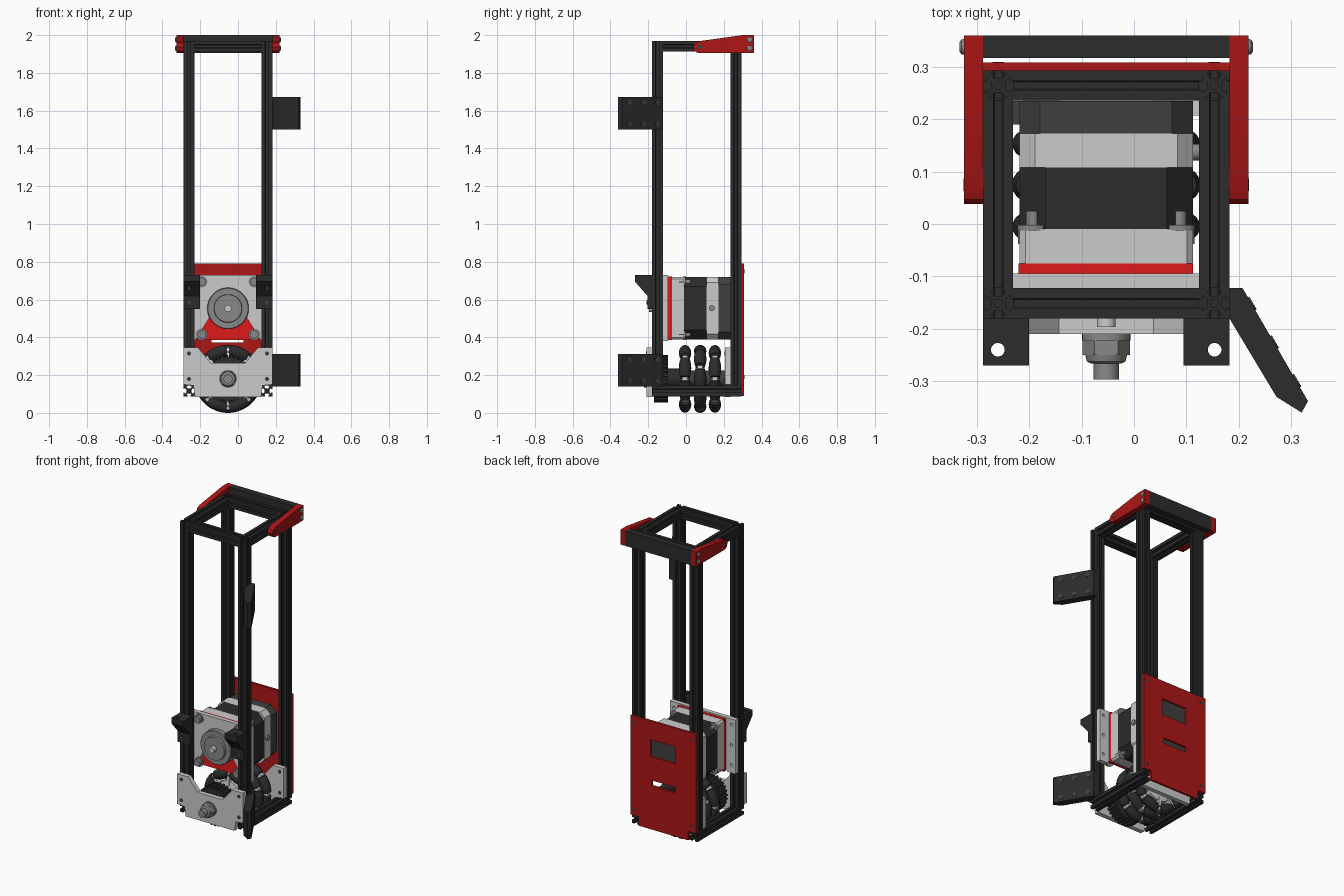
import bpy, bmesh
from math import sin, cos, pi, sqrt
from mathutils import Matrix, Vector

if "Cube" in bpy.data.objects:
    bpy.data.objects.remove(bpy.data.objects["Cube"])


def material(name, *rgb):
    m = bpy.data.materials.new(name)
    m.diffuse_color = (*rgb, 1)
    m.use_nodes = True
    m.node_tree.nodes["Principled BSDF"].inputs["Base Color"].default_value = m.diffuse_color
    return m


BLACK = material("black", 0.025, 0.025, 0.025)
DARK = material("dark_grey", 0.05, 0.05, 0.05)
RED = material("red", 0.42, 0.008, 0.008)
BRIGHT = material("bright_red", 0.75, 0.01, 0.01)
STEEL = material("steel", 0.25, 0.25, 0.25)
CX = -0.053                      # centre of the frame in x
S = 0.0575                       # width of the rails
X0, X1, Y0, Y1 = -0.288, 0.182, -0.18, 0.293
CORNERS_X = (X0 + S / 2, X1 - S / 2)


def place(axis, u, v, h):
    return {"x": (h, u, v), "y": (u, h, v), "z": (u, v, h)}[axis]


def finish(name, bm, mat):
    bmesh.ops.recalc_face_normals(bm, faces=bm.faces)
    me = bpy.data.meshes.new(name)
    bm.to_mesh(me)
    bm.free()
    ob = bpy.data.objects.new(name, me)
    bpy.context.collection.objects.link(ob)
    if mat:
        me.materials.append(mat)
    return ob


def loft(bm, rings):
    rings = [[bm.verts.new(p) for p in r] for r in rings]
    n = len(rings[0])
    for a, b in zip(rings, rings[1:]):
        for i in range(n):
            bm.faces.new((a[i], a[(i + 1) % n], b[(i + 1) % n], b[i]))
    bm.faces.new(rings[0])
    bm.faces.new(rings[-1])


def prism(name, pts, axis, a, b, mat=None):
    bm = bmesh.new()
    loft(bm, [[place(axis, u, v, h) for u, v in pts] for h in (a, b)])
    return finish(name, bm, mat)


def box(name, x0, x1, y0, y1, z0, z1, mat=None):
    return prism(name, [(x0, y0), (x1, y0), (x1, y1), (x0, y1)], "z", z0, z1, mat)


def turned(name, axis, u, v, prof, mat=None, n=32):
    # round part: prof is a list of (position along axis, radius)
    bm = bmesh.new()
    ang = [2 * pi * i / n for i in range(n)]
    loft(bm, [[place(axis, u + r * cos(t), v + r * sin(t), h) for t in ang] for h, r in prof])
    return finish(name, bm, mat)


def rod(name, axis, u, v, r, a, b, mat=None, n=32):
    return turned(name, axis, u, v, [(a, r), (b, r)], mat, n)


def cut(ob, cutters):
    for c in cutters:
        m = ob.modifiers.new("cut", "BOOLEAN")
        m.operation, m.solver, m.object = "DIFFERENCE", "EXACT", c
    me = bpy.data.meshes.new_from_object(ob.evaluated_get(bpy.context.evaluated_depsgraph_get()))
    ob.modifiers.clear()
    ob.data = me
    for c in cutters:
        bpy.data.objects.remove(c)


def rail(name, axis, u, v, a, b):
    # slotted extrusion: one quarter of the section turned four times
    h = S / 2
    q = [(h, -h), (h, -0.009), (h - 0.006, -0.009), (h - 0.006, -0.015), (h - 0.015, -0.007),
         (h - 0.015, 0.007), (h - 0.006, 0.015), (h - 0.006, 0.009), (h, 0.009)]
    pts = []
    for k in range(4):
        c, s = (1, 0, -1, 0)[k], (0, 1, 0, -1)[k]
        pts += [(u + c * x - s * y, v + s * x + c * y) for x, y in q]
    ob = prism(name, pts, axis, a, b, BLACK)
    cut(ob, [rod("hole", axis, u, v, 0.008, e - 0.02, e + 0.02, None, 16) for e in (a, b)])


# Frame: posts on two bottom rails, joined by four rails at the top
TZ = 1.97 - S / 2
for x, side in zip(CORNERS_X, ("left", "right")):
    for y, end in ((Y0 + S / 2, "front"), (Y1 - S / 2, "rear")):
        rail(f"{end}_{side}_post", "z", x, y, 0.145, 1.97)
    rail(f"bottom_{side}_rail", "y", x, 0.145 - S / 2, Y0, Y1)
    rail(f"top_{side}_rail", "y", x, TZ, Y0 + S, Y1 - S)
for y, end in ((Y0 + S / 2, "front"), (Y1 - S / 2, "rear")):
    rail(f"top_{end}_rail", "x", y, TZ, X0 + S, X1 - S)

# Handle with its two side arms
arm = [(0.065, 1.905), (0.36, 1.905), (0.36, 2.0), (0.30, 2.0), (0.07, 1.968),
       (0.047, 1.958), (0.038, 1.938), (0.046, 1.915)]
for s, name in ((-1, "left"), (1, "right")):
    face = CX + s * 0.2715
    prism(f"{name}_handle_arm", arm, "x", CX + s * 0.235, face, RED)
    for z in (1.93, 1.975):
        turned(f"{name}_handle_bolt", "x", 0.338, z,
               [(face, 0.015), (face + s * 0.005, 0.014), (face + s * 0.009, 0.008)], STEEL, 20)
    rod(f"{name}_arm_bolt", "x", 0.075, 1.938, 0.012, face - s * 0.03, face + s * 0.001, DARK, 20)
box("handle_bar", X0, X1, 0.317, 0.36, 1.905, 2.0, BLACK)

# Rear cover panel with display window and slot
panel = prism("rear_panel", [(X0 + S, 0.09), (X1 - S, 0.09), (X1 - S, 0.148), (X1, 0.148), (X1, 0.79),
                             (X0, 0.79), (X0, 0.148), (X0 + S, 0.148)], "y", Y1, Y1 + 0.015, RED)
cut(panel, [box("window", -0.14, 0.04, 0.2, 0.4, 0.56, 0.67),
            box("slot", -0.14, 0.03, 0.2, 0.4, 0.372, 0.408)])
for x in CORNERS_X:
    for z in (0.19, 0.75):
        rod("panel_screw", "y", x, z, 0.011, Y1, Y1 + 0.016, DARK, 16)

# Motor mounting plate and gasket
mount = prism("motor_mount_plate", [(X0, 0.38), (-0.23, 0.38), (-0.135, 0.53), (0.03, 0.53), (0.124, 0.38),
                                    (X1, 0.38), (X1, 0.73), (X0, 0.73)], "y", -0.122, -0.094)
cut(mount, [rod("hole", "y", x, z, 0.01, -0.2, 0, None, 16) for x in CORNERS_X for z in (0.43, 0.56, 0.69)])
box("motor_gasket", -0.22, 0.113, -0.094, -0.075, 0.385, 0.722, BRIGHT)


# Motor body in stacked chamfered sections
def motor_section(name, y0, y1, c, mat, w=0.166):
    cz = 0.554
    p = [(w, w - c), (w - c, w), (c - w, w), (-w, w - c), (-w, c - w), (c - w, -w), (w - c, -w), (w, c - w)]
    prism(name, [(CX + a, cz + b) for a, b in p], "y", y0, y1, mat)


motor_section("motor_front_flange", -0.075, -0.01, 0.012, None)
motor_section("motor_stator", -0.01, 0.108, 0.05, BLACK)
motor_section("motor_rear_flange", 0.108, 0.173, 0.03, None)
motor_section("motor_encoder_cover", 0.173, 0.235, 0.04, DARK)
box("motor_connector", -0.233, -0.215, 0.19, 0.235, 0.5, 0.6, DARK)
rod("motor_side_screw", "x", 0.137, 0.554, 0.016, 0.1, 0.124, STEEL, 20)
turned("motor_hub", "y", CX, 0.553, [(-0.09, 0.11), (-0.15, 0.11), (-0.155, 0.106), (-0.155, 0.075),
                                     (-0.17, 0.073)], STEEL, 48)
rod("motor_shaft", "y", CX, 0.553, 0.018, -0.197, -0.1)
for x in (-0.193, 0.087):
    for z in (0.415, 0.694):
        rod("motor_bolt_washer", "y", x, z, 0.031, -0.128, -0.122, STEEL, 24)
        rod("motor_bolt_head", "y", x, z, 0.022, -0.145, -0.122, STEEL, 24)
        rod("motor_stud", "y", x, z, 0.013, -0.122, 0.025, STEEL, 16)
        rod("motor_stud_washer", "y", x, z, 0.03, -0.012, -0.002, STEEL, 24)
        rod("motor_stud_nut", "y", x, z, 0.028, -0.038, -0.005, STEEL, 6)

# Hook brackets on the front posts
hook = [(Y0, 0.55), (-0.205, 0.55), (-0.205, 0.62), (-0.27, 0.695), (-0.27, 0.73), (Y0, 0.73)]
for a, b, x, name in ((X0, -0.2, -0.26, "left"), (0.094, X1, 0.154, "right")):
    ob = prism(f"{name}_hook_bracket", hook, "x", a, b, BLACK)
    cut(ob, [rod("hole", "z", x, -0.24, 0.013, 0.5, 0.8, None, 20)])
    for z in (0.585, 0.655):
        rod("hook_screw", "y", x, z, 0.011, -0.208, -0.2, DARK, 16)

# Bearing plates in front of and behind the wheels
plate = [(-0.228, 0.085), (0.122, 0.085), (0.13, 0.145), (0.182, 0.15), (0.182, 0.345), (0.105, 0.345),
         (0.037, 0.263), (-0.143, 0.263), (-0.211, 0.345), (-0.288, 0.345), (-0.288, 0.15), (-0.236, 0.145)]
for name, a, b in (("front", -0.21, Y0), ("rear", 0.207, Y1 - S)):
    prism(f"{name}_bearing_plate", plate, "y", a, b)
    for x in CORNERS_X:
        for z in (0.18, 0.315):
            rod("plate_screw", "y", x, z, 0.011, a - 0.002, b, DARK, 16)

# Axle, nut and toothed pulley
rod("axle", "y", CX, 0.18, 0.024, -0.297, 0.23, STEEL)
rod("axle_washer", "y", CX, 0.18, 0.046, -0.222, -0.21, STEEL)
rod("axle_nut", "y", CX, 0.18, 0.045, -0.25, -0.22, STEEL, 6)
turned("axle_nut_collar", "y", CX, 0.18, [(-0.25, 0.04), (-0.262, 0.037), (-0.266, 0.03)], STEEL)
teeth = []
for i in range(30):
    for f, r in ((0, 0.115), (0.4, 0.115), (0.5, 0.126), (0.9, 0.126)):
        t = 2 * pi * (i + f) / 30
        teeth.append((CX + r * cos(t), 0.18 + r * sin(t)))
prism("drive_pulley", teeth, "y", -0.17, -0.095, BLACK)
rod("pulley_spacer", "y", CX, 0.18, 0.055, -0.095, 0.0, BLACK)
rod("wheel_spacer", "y", CX, 0.18, 0.045, 0.0, 0.207, DARK)

# Three roller wheels, each turned half a step from its neighbour
N, RC = 8, 0.147
for k, y in enumerate((-0.005, 0.075, 0.153)):
    rollers, spokes = bmesh.new(), bmesh.new()
    for i in range(N):
        t = 2 * pi * (i + 0.5 + k * 0.5) / N
        c, s = cos(t), sin(t)
        M = Matrix(((c, 0, -s, CX + RC * c), (0, 1, 0, y), (s, 0, c, 0.18 + RC * s), (0, 0, 0, 1)))
        rings = []
        for d in (-0.052, -0.035, -0.018, 0, 0.018, 0.035, 0.052):
            r = sqrt(0.18 ** 2 - d * d) - RC
            rings.append([M @ Vector((r * cos(a), r * sin(a), d)) for a in [2 * pi * j / 16 for j in range(16)]])
        loft(rollers, rings)
        t += pi / N
        R = Matrix.Translation((CX, y, 0.18)) @ Matrix.Rotation(-t, 4, "Y")
        loft(spokes, [[R @ Vector((r, a * w, b * 0.009)) for a, b in ((-1, -1), (1, -1), (1, 1), (-1, 1))]
                      for r, w in ((0.03, 0.022), (0.13, 0.022), (0.165, 0.013))])
    finish("wheel_rollers", rollers, BLACK)
    finish("wheel_spokes", spokes, None)
    turned("wheel_hub", "y", CX, 0.18, [(y - 0.024, 0.07), (y - 0.016, 0.105), (y + 0.016, 0.105), (y + 0.024, 0.07)])

# Angled mounting wings on the right front post
wing = [(0.182, -0.122), (0.207, -0.122), (0.332, -0.338), (0.32, -0.36), (0.272, -0.33), (0.182, -0.18)]
along, out = Vector((0.125, -0.216, 0)).normalized(), Vector((0.866, 0.5, 0))
for z, name in ((0.14, "lower"), (1.5, "upper")):
    prism(f"{name}_wing", wing, "z", z, z + 0.173, BLACK)
    for d in (0.035, 0.12, 0.205):
        for dz in (0.03, 0.143):
            ob = rod("wing_screw", "z", 0, 0, 0.014, -0.005, 0.003, DARK, 16)
            p = Vector((0.207, -0.122, z + dz)) + along * d
            ob.matrix_world = Matrix.Translation(p) @ out.to_track_quat("Z", "Y").to_matrix().to_4x4()

# Smooth the round parts, keep hard edges
for ob in bpy.data.objects:
    ob.select_set(True)
    bpy.context.view_layer.objects.active = ob
bpy.ops.object.shade_smooth_by_angle(angle=0.52)
